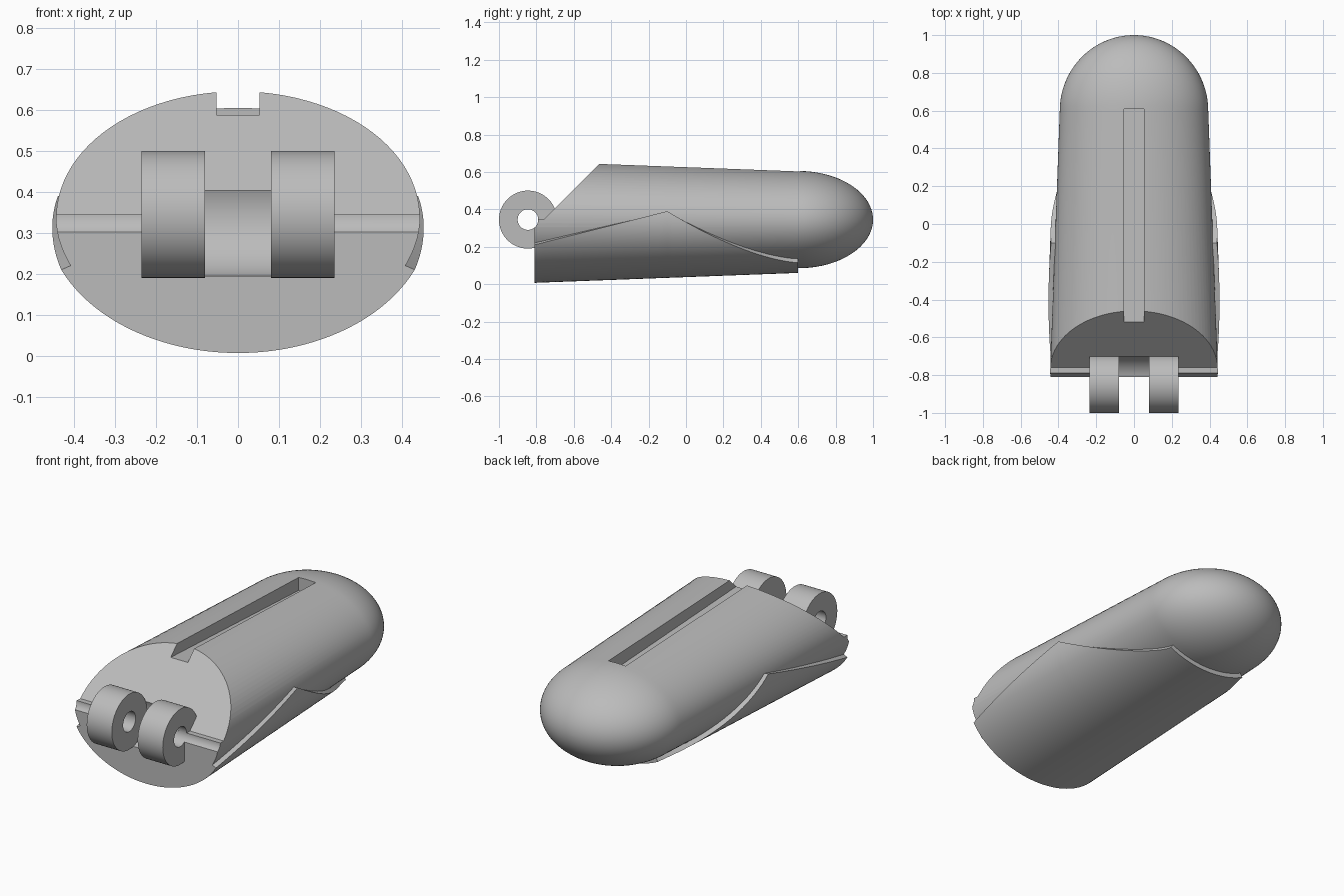
import bpy, bmesh, math

cube = bpy.data.objects.get("Cube")
if cube:
    bpy.data.objects.remove(cube, do_unlink=True)

grey = bpy.data.materials.new("plain_grey")
grey.use_nodes = True
grey.diffuse_color = (0.5, 0.5, 0.5, 1)
grey.node_tree.nodes["Principled BSDF"].inputs["Base Color"].default_value = (0.5, 0.5, 0.5, 1)

FRONT, DOME, AXIS = -0.81, 0.6, 0.345      # front face, dome start, axis height
HINGE_Y, HINGE_R, BORE = -0.845, 0.155, 0.055
SEG = 96


def finish(bm, name):
    bmesh.ops.recalc_face_normals(bm, faces=bm.faces)
    mesh = bpy.data.meshes.new(name)
    bm.to_mesh(mesh)
    bm.free()
    mesh.materials.append(grey)
    obj = bpy.data.objects.new(name, mesh)
    bpy.context.collection.objects.link(obj)
    return obj


def loft(name, rings):
    """Closed solid through equal-length closed rings of points."""
    bm = bmesh.new()
    loops = [[bm.verts.new(p) for p in ring] for ring in rings]
    n = len(loops[0])
    for a, b in zip(loops, loops[1:]):
        for i in range(n):
            j = (i + 1) % n
            bm.faces.new((a[i], a[j], b[j], b[i]))
    bm.faces.new(loops[0])
    bm.faces.new(loops[-1])
    return finish(bm, name)


def prism(name, profile, x0, x1):
    """Extrude a (y, z) profile along x."""
    return loft(name, [[(x, y, z) for y, z in profile] for x in (x0, x1)])


def disc(radius, n=64):
    return [(HINGE_Y + radius * math.cos(2 * math.pi * i / n),
             AXIS + radius * math.sin(2 * math.pi * i / n)) for i in range(n)]


def cut(obj, cutter):
    mod = obj.modifiers.new("cut", 'BOOLEAN')
    mod.operation, mod.solver, mod.object = 'DIFFERENCE', 'EXACT', cutter
    bpy.context.view_layer.objects.active = obj
    bpy.ops.object.modifier_apply(modifier=mod.name)
    bpy.data.objects.remove(cutter, do_unlink=True)


def smooth(obj, angle=30):
    bpy.ops.object.select_all(action='DESELECT')
    obj.select_set(True)
    bpy.context.view_layer.objects.active = obj
    bpy.ops.object.shade_smooth_by_angle(angle=math.radians(angle))


def radii(y):
    """Half width and half height of the tapered body at y."""
    t = (y - FRONT) / (DOME - FRONT)
    return 0.445 - 0.052 * t, 0.313 - 0.053 * t


def ellipse_point(y, angle, grow=0.0, scale=1.0):
    rx, rz = radii(min(y, DOME))
    return ((rx + grow) * scale * math.cos(angle), y,
            AXIS + (rz + grow) * scale * math.sin(angle))


# Tapered elliptical body with a rounded tip
stations = [(FRONT, 1.0), (DOME, 1.0)]
for i in range(1, 25):
    a = math.radians(89.0) * i / 24
    stations.append((DOME + 0.4 * math.sin(a), math.cos(a)))
body = loft("body", [[ellipse_point(y, 2 * math.pi * i / SEG, 0, s) for i in range(SEG)]
                     for y, s in stations])

# Sloped front, hinge recess, pin bore and top slot
cut(body, prism("slope_cutter", [(-1, AXIS), (-0.76, AXIS), (-0.3, 0.805), (-1, 0.805)], -0.6, 0.6))
cut(body, prism("recess_cutter", disc(HINGE_R), -0.08, 0.08))
cut(body, prism("bore_cutter", disc(BORE), -0.6, 0.6))
cut(body, prism("slot_cutter", [(-0.7, 0.597), (-0.52, 0.587), (0.61, 0.53), (0.61, 0.8), (-0.7, 0.8)],
                -0.053, 0.053))
smooth(body)

# Two hinge knuckles
for side, x in (("right", -0.235), ("left", 0.08)):
    knuckle = prism("hinge_knuckle_" + side, disc(HINGE_R), x, x + 0.155)
    cut(knuckle, prism("bore_cutter", disc(BORE), -0.6, 0.6))
    smooth(knuckle)


# Raised underside shell with a peaked upper edge
def shell_edge(y):
    if y < -0.1:
        return 0.39 - 0.18 * (-0.1 - y) / 0.71
    u = (y + 0.1) / 0.7
    return 0.39 - 0.275 * (1 - (1 - u) ** 1.55)


def shell_ring(y):
    rz = radii(y)[1] + 0.025
    top = math.asin((shell_edge(y) - AXIS) / rz)
    angles = [top - (math.pi + 2 * top) * i / 64 for i in range(65)]
    outer = [ellipse_point(y, a, 0.025) for a in angles]
    inner = [ellipse_point(y, a, -0.006) for a in reversed(angles)]
    return outer + inner


ys = [FRONT + 0.71 * i / 16 for i in range(16)] + [-0.1 + 0.7 * i / 24 for i in range(25)]
smooth(loft("underside_shell", [shell_ring(y) for y in ys]))
